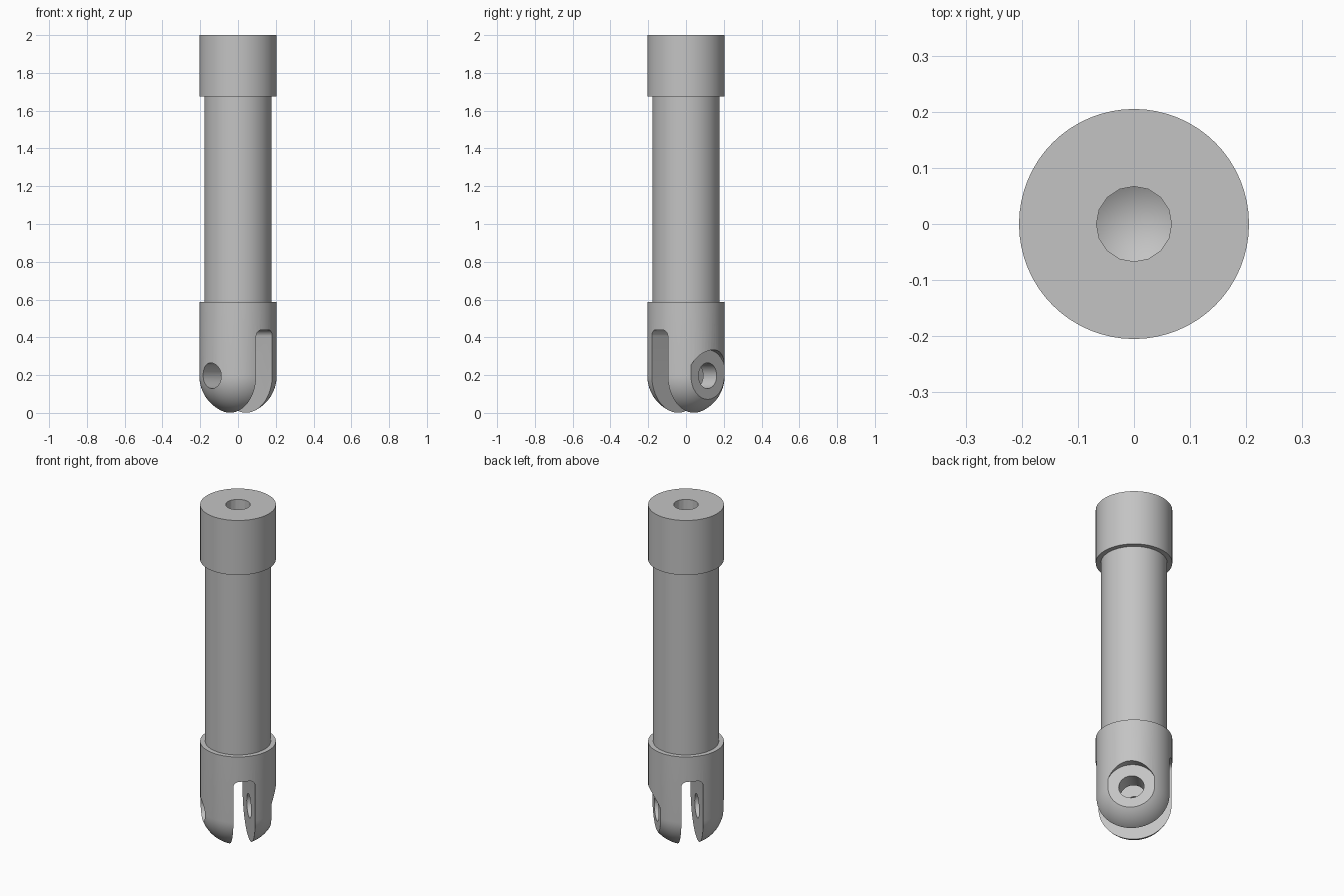
import bpy
import bmesh
from math import pi, sin, cos, radians
from mathutils import Matrix, Vector

default = bpy.data.objects.get("Cube")
if default:
    bpy.data.objects.remove(default, do_unlink=True)

RADIUS, TUBE_RADIUS = 0.205, 0.178
PIN_Z = 0.197
FORK_ANGLE = radians(45)

steel = bpy.data.materials.new("grey_steel")
steel.use_nodes = True
GREY = (0.55, 0.55, 0.55, 1)
steel.diffuse_color = GREY
steel.node_tree.nodes["Principled BSDF"].inputs["Base Color"].default_value = GREY


def finish(name, bm):
    bmesh.ops.recalc_face_normals(bm, faces=bm.faces)
    mesh = bpy.data.meshes.new(name)
    bm.to_mesh(mesh)
    bm.free()
    mesh.materials.append(steel)
    obj = bpy.data.objects.new(name, mesh)
    bpy.context.collection.objects.link(obj)
    return obj


def lathe(name, profile, sides):
    """Turn a closed (radius, z) profile around the z axis."""
    bm = bmesh.new()
    verts = [bm.verts.new((r, 0, z)) for r, z in profile]
    edges = [bm.edges.new(pair) for pair in zip(verts, verts[1:])]
    bmesh.ops.spin(bm, geom=verts + edges, cent=(0, 0, 0), axis=(0, 0, 1),
                   angle=2 * pi, steps=sides)
    bmesh.ops.remove_doubles(bm, verts=bm.verts, dist=1e-5)
    return finish(name, bm)


def rod_x(name, radius, x0, x1, sides):
    """Cylinder along x at the height of the pin."""
    bm = bmesh.new()
    place = Matrix.Translation(((x0 + x1) / 2, 0, PIN_Z)) @ Matrix.Rotation(pi / 2, 4, 'Y')
    bmesh.ops.create_cone(bm, cap_ends=True, segments=sides, radius1=radius,
                          radius2=radius, depth=x1 - x0, matrix=place)
    return finish(name, bm)


def slot_block(name, half, top, fillet):
    """Block along y with rounded upper edges."""
    bm = bmesh.new()
    outline = [(-half, -0.1), (half, -0.1)]
    for side, start in ((1, 0), (-1, pi / 2)):
        for i in range(9):
            a = start + i * pi / 16
            outline.append((side * (half - fillet) + fillet * cos(a),
                            top - fillet + fillet * sin(a)))
    face = bm.faces.new([bm.verts.new((x, -0.4, z)) for x, z in outline])
    ext = bmesh.ops.extrude_face_region(bm, geom=[face])
    moved = [v for v in ext["geom"] if isinstance(v, bmesh.types.BMVert)]
    bmesh.ops.translate(bm, verts=moved, vec=Vector((0, 0.8, 0)))
    return finish(name, bm)


def cut(obj, cutter):
    cutter.hide_render = True
    mod = obj.modifiers.new("cut", 'BOOLEAN')
    mod.operation, mod.solver, mod.object = 'DIFFERENCE', 'EXACT', cutter
    bpy.context.view_layer.objects.active = obj
    bpy.ops.object.modifier_apply(modifier=mod.name)
    bpy.data.objects.remove(cutter, do_unlink=True)


# Upper collar with a drilled blind hole
collar = lathe("upper_collar", [(0, 1.674), (RADIUS, 1.674), (RADIUS, 2), (0, 2)], 64)
drill = lathe("drill_cutter", [(0, 1.73), (0.067, 1.77), (0.067, 2.1), (0, 2.1)], 16)
cut(collar, drill)

# Main tube
tube = lathe("main_tube", [(0, 0.57), (TUBE_RADIUS, 0.57),
                           (TUBE_RADIUS, 1.68), (0, 1.68)], 64)

# Round-ended fork with slot, pin holes and a flat seat on one side
dome = [(RADIUS * sin(i * pi / 40), PIN_Z - RADIUS * cos(i * pi / 40)) for i in range(21)]
fork = lathe("fork_end", dome + [(RADIUS, 0.588), (0, 0.588)], 64)
cut(fork, slot_block("slot_cutter", 0.06, 0.44, 0.035))
cut(fork, rod_x("pin_hole_cutter", 0.068, -0.4, 0.4, 32))
cut(fork, rod_x("pin_seat_cutter", 0.137, 0.162, 0.4, 48))

# Turn the fork to its diagonal and shade
fork.rotation_euler.z = FORK_ANGLE
bpy.ops.object.select_all(action='DESELECT')
for part in (collar, tube, fork):
    part.select_set(True)
bpy.context.view_layer.objects.active = fork
bpy.ops.object.shade_smooth_by_angle(angle=radians(30))
